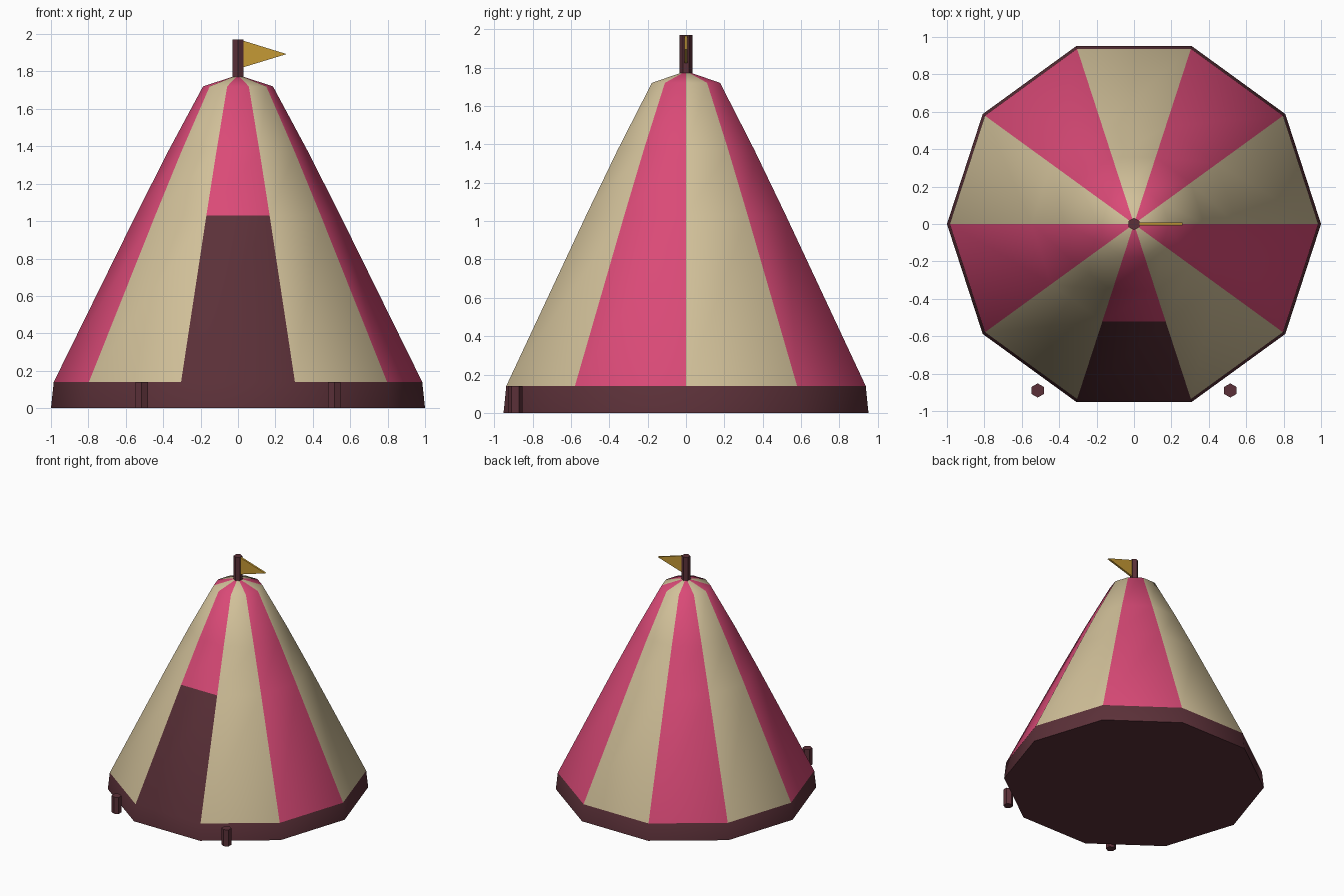
import bpy, bmesh, math

if "Cube" in bpy.data.objects:
    bpy.data.objects.remove(bpy.data.objects["Cube"])


def material(name, rgb):
    m = bpy.data.materials.new(name)
    m.diffuse_color = (*rgb, 1)
    m.use_nodes = True
    m.node_tree.nodes["Principled BSDF"].inputs["Base Color"].default_value = m.diffuse_color
    return m


PINK = material("pink canvas", (0.70, 0.068, 0.185))
CREAM = material("cream canvas", (0.64, 0.53, 0.32))
DARK = material("dark maroon", (0.105, 0.030, 0.040))
GOLD = material("gold", (0.56, 0.32, 0.035))


def make_object(name, bm, mats, smooth=None):
    bmesh.ops.recalc_face_normals(bm, faces=bm.faces[:])
    mesh = bpy.data.meshes.new(name)
    bm.to_mesh(mesh)
    bm.free()
    for m in mats:
        mesh.materials.append(m)
    ob = bpy.data.objects.new(name, mesh)
    bpy.context.collection.objects.link(ob)
    if smooth:
        bpy.ops.object.select_all(action='DESELECT')
        ob.select_set(True)
        bpy.context.view_layer.objects.active = ob
        bpy.ops.object.shade_smooth_by_angle(angle=math.radians(smooth))
    return ob


def lathe(profile, sides, start=0.0, center=(0, 0), pick=None):
    """Rings of (radius, z) joined into a closed solid; pick(side, band) gives the material."""
    bm = bmesh.new()
    rings = []
    for r, z in profile:
        rings.append([bm.verts.new((center[0] + r * math.cos(start + math.tau * i / sides),
                                    center[1] + r * math.sin(start + math.tau * i / sides), z))
                      for i in range(sides)])
    for b in range(len(rings) - 1):
        for i in range(sides):
            j = (i + 1) % sides
            f = bm.faces.new((rings[b][i], rings[b][j], rings[b + 1][j], rings[b + 1][i]))
            f.material_index = pick(i, b) if pick else 0
    bm.faces.new(rings[0][::-1])
    bm.faces.new(rings[-1])
    return bm


# Tent: dark skirt, alternating stripes, dark doorway on the front panel
SIDES, FRONT = 10, 7
PROFILE = [(1.0, 0), (0.985, 0.14), (0.547, 1.03), (0.375, 1.37), (0.187, 1.72), (0.02, 1.775)]


def tent_colour(side, band):
    if band == 0 or (band == 1 and side == FRONT):
        return 0
    return 1 if side % 2 else 2


make_object("tent", lathe(PROFILE, SIDES, pick=tent_colour), [DARK, PINK, CREAM], smooth=60)

# Hexagonal pole on the peak
make_object("pole", lathe([(0.033, 1.74), (0.033, 1.97)], 6, math.pi / 6), [DARK])

# Pennant flag
bm = bmesh.new()
tri = [(0.02, 1.82), (0.26, 1.893), (0.02, 1.967)]
front = bm.faces.new([bm.verts.new((x, -0.008, z)) for x, z in tri])
ext = bmesh.ops.extrude_face_region(bm, geom=[front], use_keep_orig=True)
bmesh.ops.translate(bm, vec=(0, 0.016, 0),
                    verts=[v for v in ext["geom"] if isinstance(v, bmesh.types.BMVert)])
make_object("flag", bm, [GOLD])

# Tent pegs either side of the door
for side, x in (("left", -0.515), ("right", 0.515)):
    make_object(side + "_peg",
                lathe([(0.038, 0), (0.038, 0.14)], 6, math.pi / 6, (x, -0.89)), [DARK])
